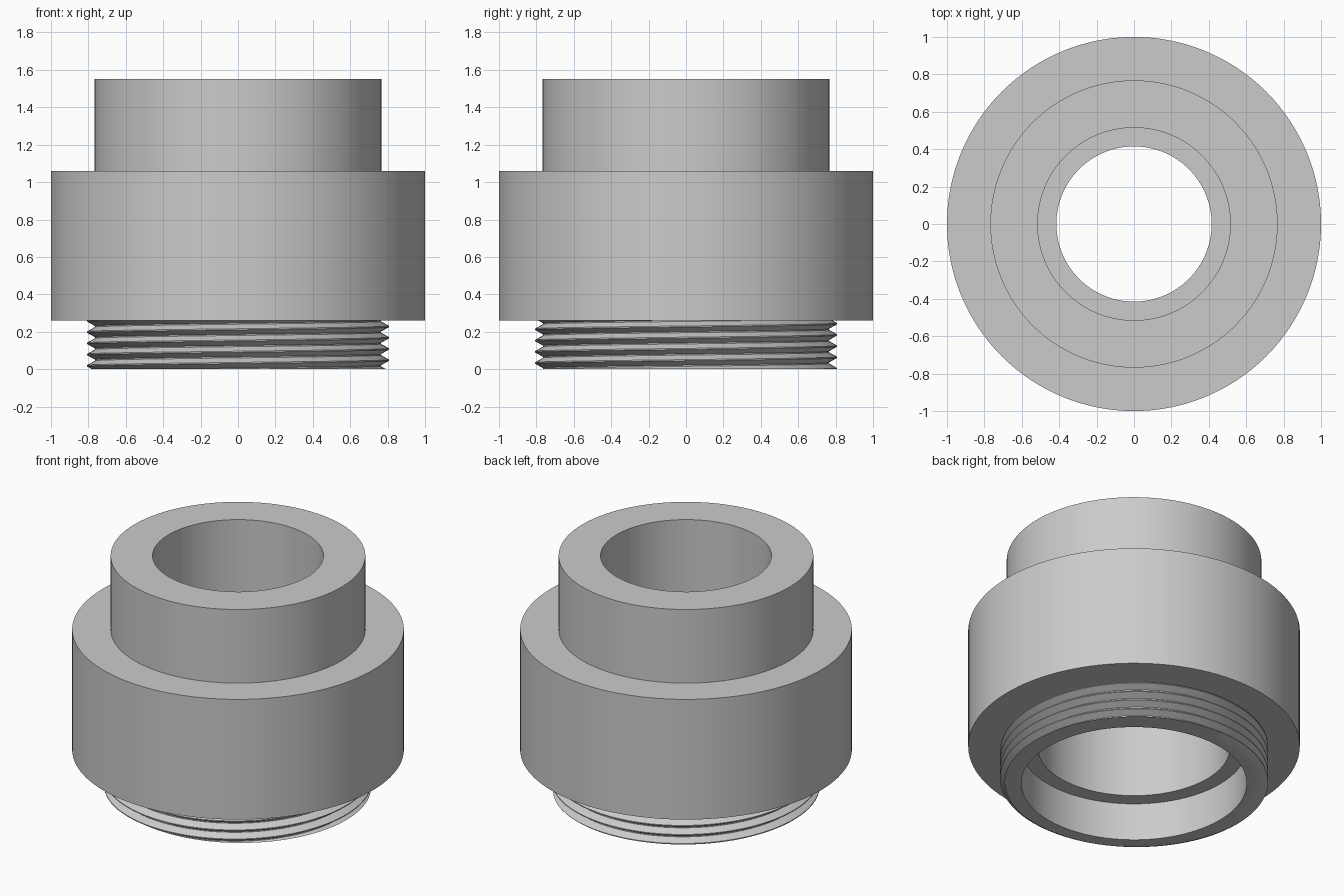
import bpy, bmesh
from math import cos, sin, pi, hypot
from mathutils import Vector

cube = bpy.data.objects.get("Cube")
if cube:
    bpy.data.objects.remove(cube)

SIDES = 128
BORE = 0.68      # radius of the bottom opening
COLLAR_Z = 0.26  # underside of the collar

grey = bpy.data.materials.new("plain_grey")
grey.use_nodes = True
colour = (0.6, 0.6, 0.6, 1)
grey.diffuse_color = colour
grey.node_tree.nodes["Principled BSDF"].inputs["Base Color"].default_value = colour


def finish(name, bm, angle):
    """Turn a bmesh into a named, shaded object."""
    bmesh.ops.recalc_face_normals(bm, faces=bm.faces)
    mesh = bpy.data.meshes.new(name)
    bm.to_mesh(mesh)
    bm.free()
    mesh.materials.append(grey)
    obj = bpy.data.objects.new(name, mesh)
    bpy.context.collection.objects.link(obj)
    bpy.ops.object.select_all(action='DESELECT')
    obj.select_set(True)
    bpy.context.view_layer.objects.active = obj
    bpy.ops.object.shade_smooth_by_angle(angle=angle)
    return obj


# Body: collar, upper neck and stepped bore turned from one closed profile
profile = [
    (BORE, 0), (BORE, 0.25), (0.58, 0.25), (0.58, 0.8),
    (0.415, 0.8), (0.415, 0.9), (0.515, 0.9), (0.515, 1.55),
    (0.768, 1.55), (0.768, 1.06), (1, 1.06), (1, COLLAR_Z),
    (0.74, COLLAR_Z), (0.74, 0),
]
bm = bmesh.new()
verts = [bm.verts.new((r, 0, z)) for r, z in profile]
edges = [bm.edges.new((verts[i - 1], v)) for i, v in enumerate(verts)]
bmesh.ops.spin(bm, geom=verts + edges, cent=(0, 0, 0), axis=(0, 0, 1),
               angle=2 * pi, steps=SIDES, use_duplicate=False)
bmesh.ops.remove_doubles(bm, verts=bm.verts, dist=0.0001)
finish("body", bm, pi / 6)

# Thread: right-hand helix with a V groove, trimmed flat at the bottom
PITCH, ROOT, CREST = 0.06, 0.765, 0.808
tooth = [(0, CREST), (0.1, CREST), (0.5, ROOT), (0.6, ROOT)]
bm = bmesh.new()
columns = []
for i in range(SIDES + 1):
    a = 2 * pi * i / SIDES
    column = []
    for turn in range(-2, 5):
        for step, r in tooth:
            z = 0.045 + PITCH * (turn + step + i / SIDES)
            column.append(bm.verts.new((r * cos(a), r * sin(a), z)))
    columns.append(column)
for left, right in zip(columns, columns[1:]):
    for j in range(len(left) - 1):
        bm.faces.new((left[j], right[j], right[j + 1], left[j + 1]))
bmesh.ops.remove_doubles(bm, verts=bm.verts, dist=0.0001)


def trim(height, direction):
    geom = bm.verts[:] + bm.edges[:] + bm.faces[:]
    return bmesh.ops.bisect_plane(bm, geom=geom, dist=0.00001,
                                  plane_co=(0, 0, height), plane_no=(0, 0, direction),
                                  clear_outer=True)["geom_cut"]


trim(COLLAR_Z + 0.01, 1)
rim = [e for e in trim(0, -1) if isinstance(e, bmesh.types.BMEdge)]

# End face of the thread, drawn in to the bore
ring = bmesh.ops.extrude_edge_only(bm, edges=rim)["geom"]
for v in ring:
    if isinstance(v, bmesh.types.BMVert):
        scale = BORE / hypot(v.co.x, v.co.y)
        v.co = Vector((v.co.x * scale, v.co.y * scale, 0))
finish("threaded_spigot", bm, pi / 6)
